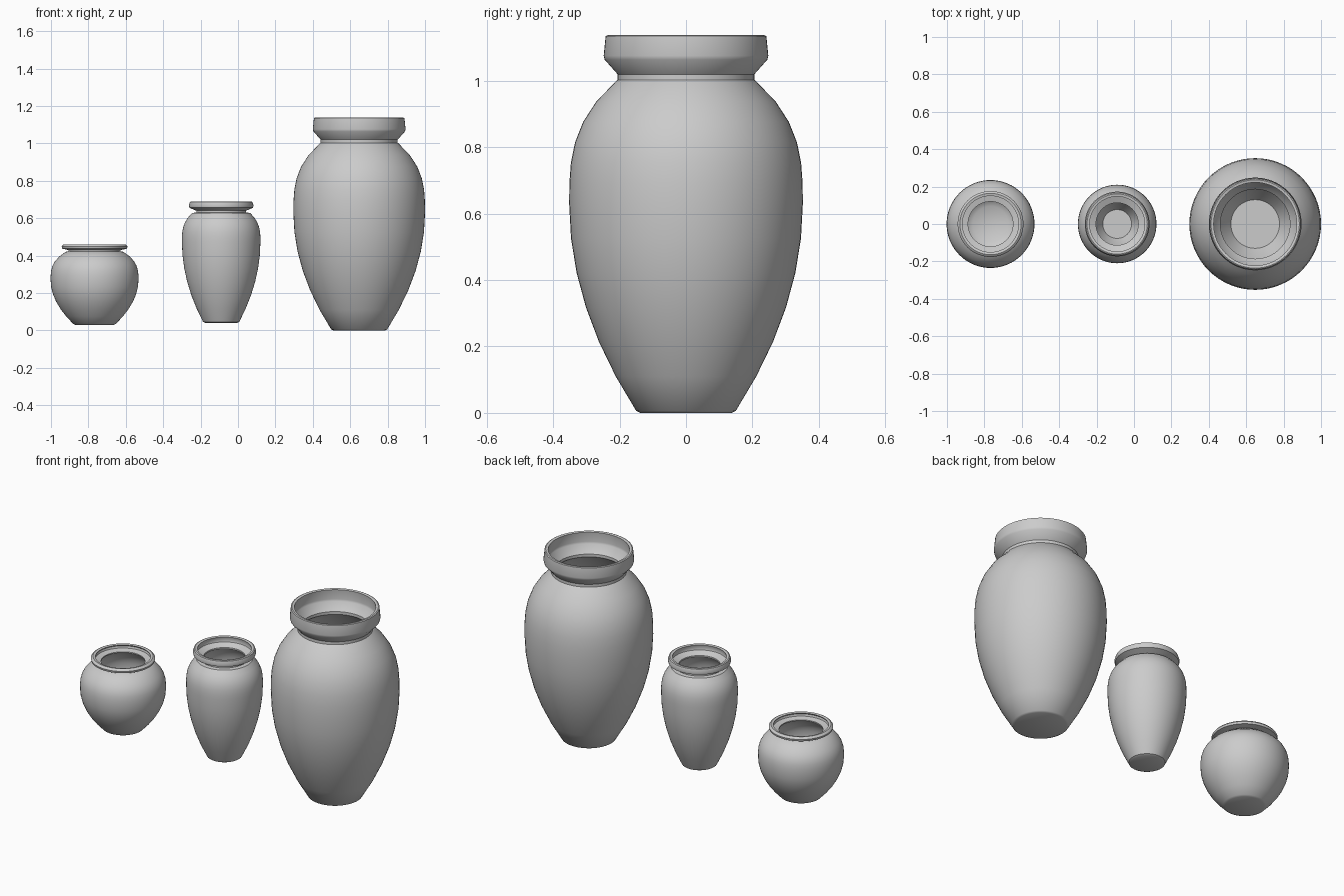
import bpy, bmesh, math

cube = bpy.data.objects.get("Cube")
if cube:
    bpy.data.objects.remove(cube, do_unlink=True)

SEGMENTS = 64
BODY_STEPS = 6
BEVEL = 0.006

# Plain grey clay
grey = (0.6, 0.6, 0.6, 1)
clay = bpy.data.materials.new("grey_clay")
clay.use_nodes = True
clay.diffuse_color = grey
clay.node_tree.nodes["Principled BSDF"].inputs["Base Color"].default_value = grey


def body_profile(foot, bottom, belly, middle, shoulder, top):
    """Parabola from foot to belly, then a rounder cubic up to the shoulder."""
    steps = [i / BODY_STEPS for i in range(BODY_STEPS + 1)]
    lower = [(belly - (belly - foot) * (1 - t) ** 2,
              bottom + (middle - bottom) * t) for t in steps]
    upper = [(belly - (belly - shoulder) * t ** 3,
              middle + (top - middle) * t) for t in steps]
    return lower + upper[1:]


def lip_profile(neck, neck_base, neck_top, lip, flare, rim):
    """Short groove at the neck, slanted flare, then a wall leaning inwards."""
    return [(neck, neck_base), (neck, neck_top),
            (lip - BEVEL / 2, flare - BEVEL), (lip, flare + BEVEL),
            (lip - BEVEL, rim - BEVEL / 2), (lip - 2 * BEVEL, rim)]


def lathe(name, x, profile):
    """Spin a profile around the upright axis into a closed solid."""
    bm = bmesh.new()
    verts = [bm.verts.new((r, 0, z)) for r, z in profile]
    edges = [bm.edges.new(pair) for pair in zip(verts, verts[1:])]
    bmesh.ops.spin(bm, geom=verts + edges, cent=(0, 0, 0), axis=(0, 0, 1),
                   angle=2 * math.pi, steps=SEGMENTS, use_duplicate=False)
    bmesh.ops.remove_doubles(bm, verts=bm.verts[:], dist=0.0005)
    bmesh.ops.recalc_face_normals(bm, faces=bm.faces[:])
    mesh = bpy.data.meshes.new(name)
    bm.to_mesh(mesh)
    bm.free()
    mesh.materials.append(clay)
    pot = bpy.data.objects.new(name, mesh)
    pot.location.x = x
    bpy.context.collection.objects.link(pot)
    bpy.ops.object.select_all(action='DESELECT')
    pot.select_set(True)
    bpy.context.view_layer.objects.active = pot
    bpy.ops.object.shade_smooth_by_angle(angle=math.radians(35))


def make_pot(name, x, bottom, foot, belly, middle, shoulder, top,
             neck, neck_top, lip, flare, rim, wall=0.02):
    """Join body and lip, then follow them back down inside the wall."""
    body = body_profile(foot, bottom + BEVEL, belly, middle, shoulder, top)
    lip_part = lip_profile(neck, top + BEVEL / 2, neck_top, lip, flare, rim)
    outer = [(foot - 2 * BEVEL, bottom)] + body + lip_part
    floor = bottom + wall
    # The hollow starts inside the rounded rim and ends on a flat floor
    hollow = [(r - wall, z) for r, z in reversed(body + lip_part[:-1]) if z > floor]
    hollow.append((foot - wall, floor))
    lathe(name, x, [(0, bottom)] + outer + hollow + [(0, floor)])


# Tall storage jar with a deep collar
make_pot("large_jar", x=0.648, bottom=0, foot=0.15, belly=0.352, middle=0.63,
         shoulder=0.21, top=1, neck=0.206, neck_top=1.02,
         lip=0.248, flare=1.07, rim=1.138)

# Slim vase with a flared lip
make_pot("medium_vase", x=-0.09, bottom=0.04, foot=0.097, belly=0.21, middle=0.475,
         shoulder=0.155, top=0.628, neck=0.133, neck_top=0.64,
         lip=0.173, flare=0.662, rim=0.69)

# Squat pot with a thin lip
make_pot("small_pot", x=-0.767, bottom=0.03, foot=0.115, belly=0.235, middle=0.27,
         shoulder=0.155, top=0.42, neck=0.14, neck_top=0.43,
         lip=0.176, flare=0.443, rim=0.46)
